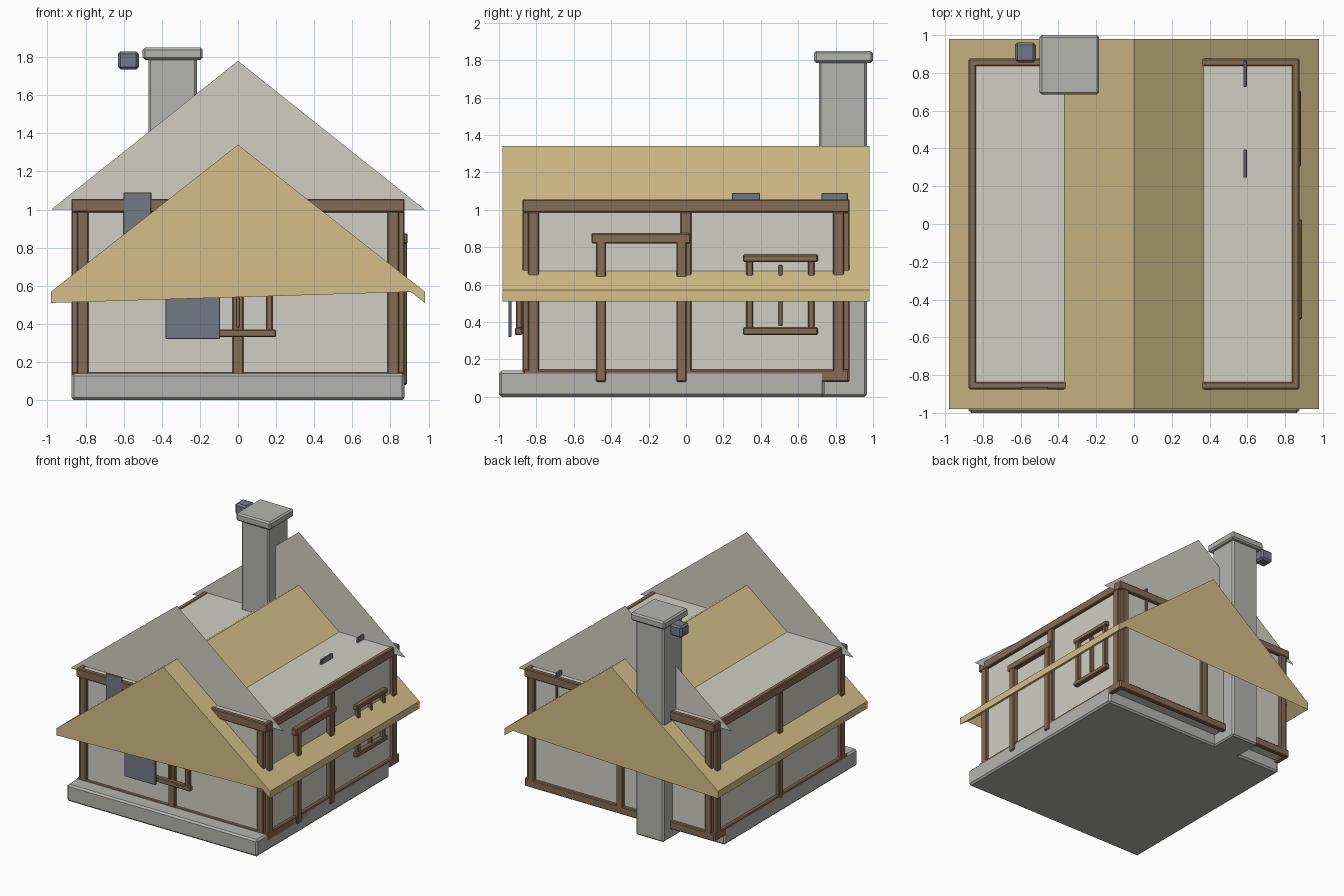
import bpy, bmesh

if "Cube" in bpy.data.objects:
    bpy.data.objects.remove(bpy.data.objects["Cube"], do_unlink=True)


def material(name, rgb):
    m = bpy.data.materials.new(name)
    m.use_nodes = True
    colour = (*rgb, 1)
    m.diffuse_color = colour
    node = next(n for n in m.node_tree.nodes if n.type == "BSDF_PRINCIPLED")
    node.inputs["Base Color"].default_value = colour
    node.inputs["Roughness"].default_value = 0.9
    return m


plaster = material("cream plaster", (0.64, 0.625, 0.545))
thatch = material("straw thatch", (0.66, 0.515, 0.245))
timber = material("brown timber", (0.24, 0.145, 0.09))
stone = material("grey stone", (0.455, 0.46, 0.43))
slate = material("slate blue", (0.175, 0.19, 0.235))


def finish(name, bm, mat):
    mesh = bpy.data.meshes.new(name)
    bm.to_mesh(mesh)
    bm.free()
    mesh.materials.append(mat)
    obj = bpy.data.objects.new(name, mesh)
    bpy.context.collection.objects.link(obj)
    return obj


def box(name, x, y, z, mat, bevel=0.006):
    """Bevelled box spanning the given (min, max) ranges."""
    bm = bmesh.new()
    bmesh.ops.create_cube(bm, size=1)
    for v in bm.verts:
        for i, (lo, hi) in enumerate((x, y, z)):
            v.co[i] = lo + (v.co[i] + 0.5) * (hi - lo)
    if bevel:
        bmesh.ops.bevel(bm, geom=bm.edges[:], offset=bevel, segments=1, affect="EDGES")
    return finish(name, bm, mat)


def side_box(name, side, along, z, depth, mat=timber, bevel=0.006):
    """Box lying against one wall; along runs on the wall, depth runs outward."""
    axis, sign = side
    out = tuple(sorted(sign * d for d in depth))
    x, y = (out, along) if axis == "x" else (along, out)
    return box(name, x, y, z, mat, bevel)


# Stone base and plastered body
box("foundation", (-0.875, 0.875), (-1.0, 0.74), (0, 0.14), stone, 0.014)
box("walls", (-0.848, 0.848), (-0.848, 0.848), (0.1, 1.05), plaster, 0.012)

# Timber frame on all four walls
SKIN = (0.835, 0.875)
SIDES = {"front": ("y", -1), "back": ("y", 1), "left": ("x", 1), "right": ("x", -1)}
for label, side in SIDES.items():
    side_box(label + "_top_beam", side, (-0.875, 0.875), (0.985, 1.055), SKIN)
    side_box(label + "_bottom_beam", side, (-0.87, 0.87), (0.08, 0.145), SKIN)
    for n, c in (("first", -0.815), ("middle", 0), ("last", 0.815)):
        side_box(label + "_" + n + "_post", side, (c - 0.03, c + 0.03), (0.1, 0.99), SKIN)


def window(name, side, c, depth):
    """Sill, head, two jambs and a thin mullion."""
    for part, z in (("sill", (0.33, 0.37)), ("head", (0.72, 0.76))):
        side_box(name + "_" + part, side, (c - 0.2, c + 0.2), z, depth)
    inner = (depth[0], depth[1] - 0.006)
    for part, s in (("jamb_a", -1), ("jamb_b", 1)):
        p = c + s * 0.165
        side_box(name + "_" + part, side, (p - 0.018, p + 0.018), (0.36, 0.73), inner)
    side_box(name + "_mullion", side, (c - 0.01, c + 0.01), (0.38, 0.705), inner, bevel=0.003)


window("left_window", SIDES["left"], 0.505, (0.84, 0.885))
window("front_window", SIDES["front"], 0.0, (0.875, 0.915))

# Door surround on the left wall
side_box("door_lintel", SIDES["left"], (-0.505, 0.025), (0.82, 0.875), (0.84, 0.89))
for n, c in (("front", -0.455), ("back", -0.025)):
    side_box("door_" + n + "_post", SIDES["left"], (c - 0.027, c + 0.027), (0.08, 0.83), (0.84, 0.888))

# Slate shutters
box("front_shutter", (-0.38, -0.095), (-0.95, -0.933), (0.32, 0.76), slate, 0.003)
box("upper_shutter", (-0.6, -0.455), (-0.877, -0.862), (0.66, 1.09), slate, 0.003)
for n, y in (("mid", (0.245, 0.395)), ("rear", (0.725, 0.865))):
    box(n + "_shutter", (0.58, 0.597), y, (0.66, 1.09), slate, 0.003)

# Gable panels
for n, y in (("front", -0.8), ("back", 0.8)):
    bm = bmesh.new()
    tri = [bm.verts.new((x, y, z)) for x, z in ((-0.98, 1.0), (0.98, 1.0), (0, 1.78))]
    bm.faces.new(tri if y < 0 else tri[::-1])
    finish(n + "_gable", bm, plaster)

# Folded roof with closed triangular ends
profile = [(-0.98, 0.51), (-0.98, 0.57), (0, 1.34), (0.98, 0.57), (0.98, 0.51), (0, 1.28)]
bm = bmesh.new()
front, back = [[bm.verts.new((x, y, z)) for x, z in profile] for y in (-0.98, 0.98)]
for i in range(6):
    j = (i + 1) % 6
    bm.faces.new((front[i], back[i], back[j], front[j]))
for a, b, c in ((0, 1, 2), (0, 2, 3), (3, 4, 5)):
    bm.faces.new((front[a], front[b], front[c]))
    bm.faces.new((back[c], back[b], back[a]))
finish("roof", bm, thatch)

# Chimney with cap and a small block beside it
box("chimney", (-0.47, -0.215), (0.71, 0.967), (0, 1.8), stone, 0.012)
box("chimney_cap", (-0.5, -0.185), (0.685, 1.0), (1.785, 1.85), stone, 0.012)
box("chimney_block", (-0.63, -0.52), (0.855, 0.962), (1.735, 1.83), slate, 0.014)
